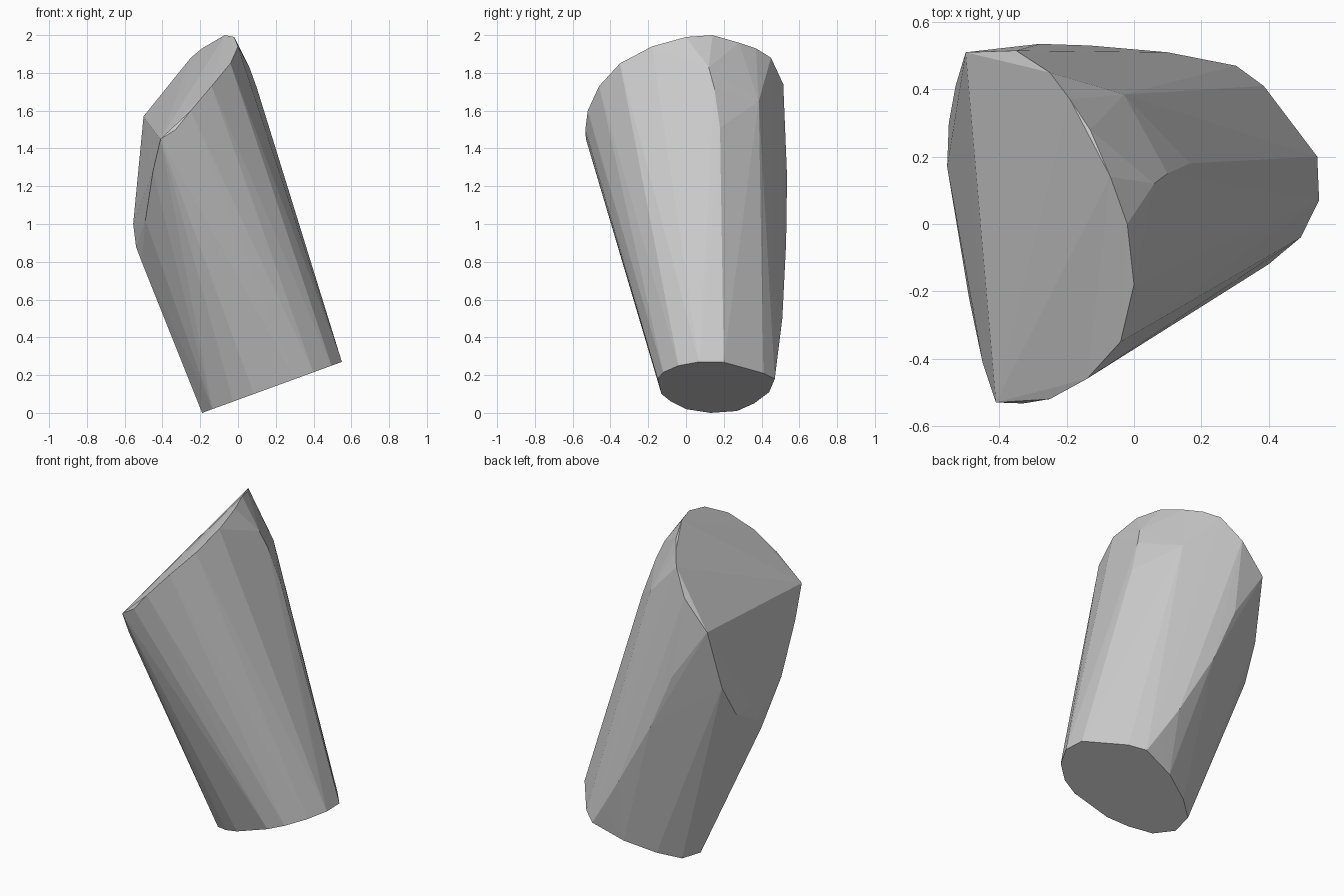
import bpy
import bmesh

# Tilted oval foot: (y, z) outline, x follows the slope of the cut
foot_yz = [(-.15, .18), (-.13, .10), (-.08, .06), (0, .02), (.13, 0), (.27, .01),
           (.36, .05), (.44, .11), (.47, .18), (.41, .21), (.28, .245), (.20, .268),
           (.07, .27), (-.04, .25), (-.12, .215)]
foot = [(-.19 + 2.74 * z, y, z) for y, z in foot_yz]

# Slanted half-round top cut
top = [(-.50, .51, 1.57), (-.41, -.53, 1.45), (-.33, -.533, 1.50), (-.25, -.52, 1.60),
       (-.14, -.46, 1.73), (-.04, -.35, 1.85), (0, -.18, 1.94), (-.02, 0, 1.99),
       (-.07, .14, 2.0), (-.13, .28, 1.96), (-.19, .37, 1.93), (-.25, .45, 1.88),
       (-.35, .515, 1.74)]

# Left flat face, lower rim
left_rim = [(-.45, -.41, 1.28), (-.49, -.22, 1.02), (-.51, 0, .80), (-.54, .08, .88),
            (-.555, .17, 1.0), (-.55, .30, 1.0), (-.53, .41, 1.2)]

# Gentle bulges of the back and right sides
bulge = [(-.28, .535, 1.25), (-.13, .53, .90), (.10, .51, .50), (.22, .485, .30),
         (.06, .12, 1.83), (.10, .15, 1.72), (.165, .18, 1.51), (-.03, .385, 1.65)]

# Faceted body skinned around the outlines
bm = bmesh.new()
for p in foot + top + left_rim + bulge:
    bm.verts.new(p)
hull = bmesh.ops.convex_hull(bm, input=bm.verts[:])
loose = [v for v in bm.verts if not v.link_faces]
bmesh.ops.delete(bm, geom=loose, context='VERTS')
bmesh.ops.recalc_face_normals(bm, faces=bm.faces[:])
mesh = bpy.data.meshes.new("tapered_block")
bm.to_mesh(mesh)
bm.free()
body = bpy.data.objects.new("tapered_block", mesh)
bpy.context.collection.objects.link(body)
